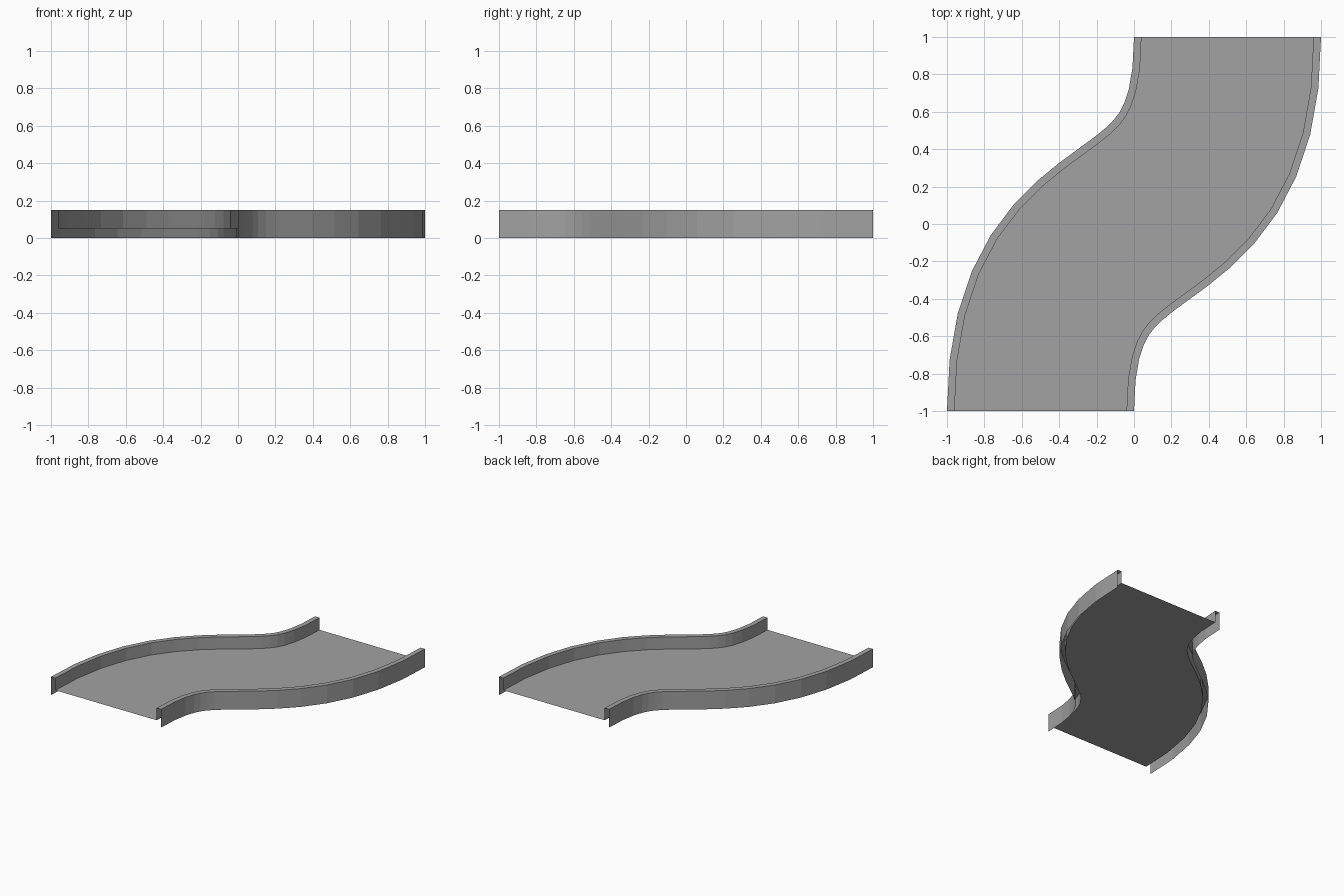
import bpy
from mathutils import Vector

cube = bpy.data.objects.get("Cube")
if cube:
    bpy.data.objects.remove(cube, do_unlink=True)

STEPS = 16          # straight pieces along the bend
HALF = 0.5          # half width of the track
INNER = 0.46        # inner face of the side rails
TOP, FLOOR = 0.15, 0.05

grey = bpy.data.materials.new("track grey")
grey.use_nodes = True
grey.diffuse_color = (0.36, 0.36, 0.36, 1)
grey.node_tree.nodes["Principled BSDF"].inputs["Base Color"].default_value = (0.36, 0.36, 0.36, 1)

# Centre line: one S-shaped Bezier
A, B, C, D = (Vector(p) for p in ((-0.5, -1), (-0.5, 0.28), (0.5, -0.28), (0.5, 1)))


def centre(t):
    """Point and sideways direction (towards +x at the ends) on the centre line."""
    u = 1 - t
    point = A * u**3 + B * 3 * u * u * t + C * 3 * u * t * t + D * t**3
    along = (B - A) * u * u + (C - B) * 2 * u * t + (D - C) * t * t
    return point, Vector((along.y, -along.x)).normalized()


def sweep(name, profile):
    """Sweep an open (offset, height) profile along the centre line."""
    verts, faces, n = [], [], len(profile)
    for i in range(STEPS + 1):
        point, side = centre(i / STEPS)
        for offset, z in profile:
            p = point + side * offset
            verts.append((p.x, p.y, z))
    for i in range(STEPS):
        for j in range(n - 1):
            k = i * n + j
            faces.append((k, k + 1, k + n + 1, k + n))
    mesh = bpy.data.meshes.new(name)
    mesh.from_pydata(verts, [], faces)
    mesh.materials.append(grey)
    obj = bpy.data.objects.new(name, mesh)
    bpy.context.collection.objects.link(obj)
    return obj


# Rails are open underneath and at the ends; the deck hangs between them
rail = [(-HALF, 0), (-HALF, TOP), (-INNER, TOP), (-INNER, FLOOR)]
sweep("right_rail", rail)
sweep("left_rail", [(-x, z) for x, z in reversed(rail)])
sweep("track_deck", [(-INNER, FLOOR), (INNER, FLOOR)])
